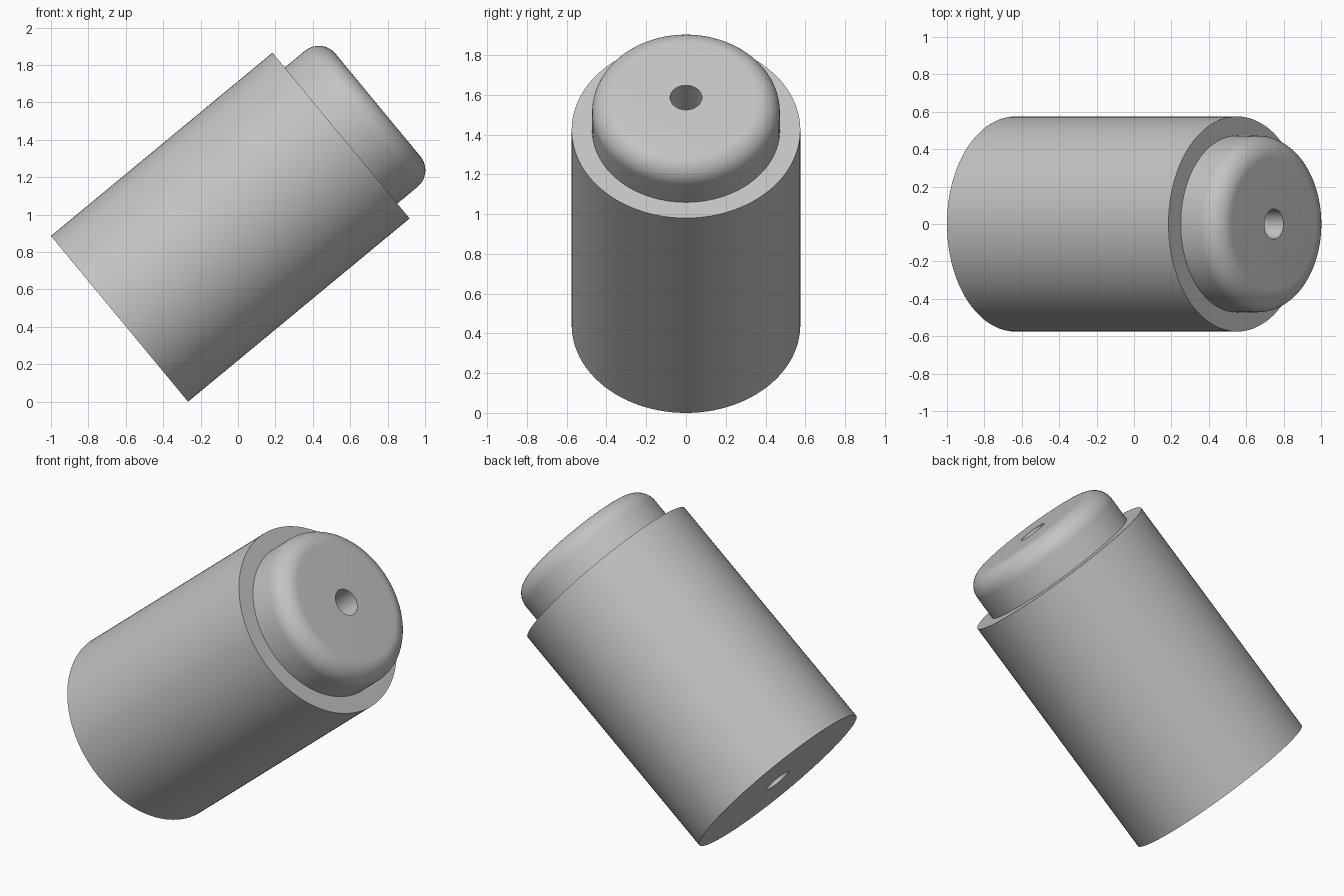
import bpy
import bmesh
from math import cos, sin, pi, radians

cube = bpy.data.objects.get("Cube")
if cube:
    bpy.data.objects.remove(cube, do_unlink=True)

# Main dimensions
BODY_R, BODY_LEN = 0.575, 1.537
CAP_R, CAP_H, FILLET = 0.472, 0.256, 0.116
HOLE_R = 0.08
TILT = radians(50.4)
SEGMENTS = 128

grey = bpy.data.materials.new("plain_grey")
grey.use_nodes = True
colour = (0.55, 0.55, 0.55, 1)
grey.diffuse_color = colour
grey.node_tree.nodes["Principled BSDF"].inputs["Base Color"].default_value = colour


def lathe(name, profile):
    """Turn a (radius, height) profile about the tilted axis."""
    bm = bmesh.new()
    rings = []
    for r, h in profile:
        rings.append([bm.verts.new((r * cos(2 * pi * j / SEGMENTS),
                                    r * sin(2 * pi * j / SEGMENTS), h))
                      for j in range(SEGMENTS)])
    for low, high in zip(rings, rings[1:]):
        for j in range(SEGMENTS):
            k = (j + 1) % SEGMENTS
            bm.faces.new((low[j], low[k], high[k], high[j]))
    mesh = bpy.data.meshes.new(name)
    bm.to_mesh(mesh)
    bm.free()
    mesh.materials.append(grey)
    obj = bpy.data.objects.new(name, mesh)
    bpy.context.collection.objects.link(obj)
    # Rest the lower rim on the ground
    obj.rotation_euler = (0, TILT, 0)
    obj.location = (BODY_R * cos(TILT) - 1, 0, BODY_R * sin(TILT))
    bpy.ops.object.select_all(action="DESELECT")
    obj.select_set(True)
    bpy.context.view_layer.objects.active = obj
    bpy.ops.object.shade_smooth_by_angle(angle=radians(30))
    return obj


# Wide cylinder with its half of the through hole
lathe("body", [(HOLE_R, BODY_LEN), (HOLE_R, 0), (BODY_R, 0),
               (BODY_R, BODY_LEN), (CAP_R, BODY_LEN)])

# Narrower cap with a rounded rim, hole continuing through it
top = BODY_LEN + CAP_H
rim = [(CAP_R - FILLET + FILLET * cos(a), top - FILLET + FILLET * sin(a))
       for a in (pi / 2 * i / 16 for i in range(17))]
lathe("cap", [(CAP_R, BODY_LEN)] + rim + [(HOLE_R, top), (HOLE_R, BODY_LEN)])
